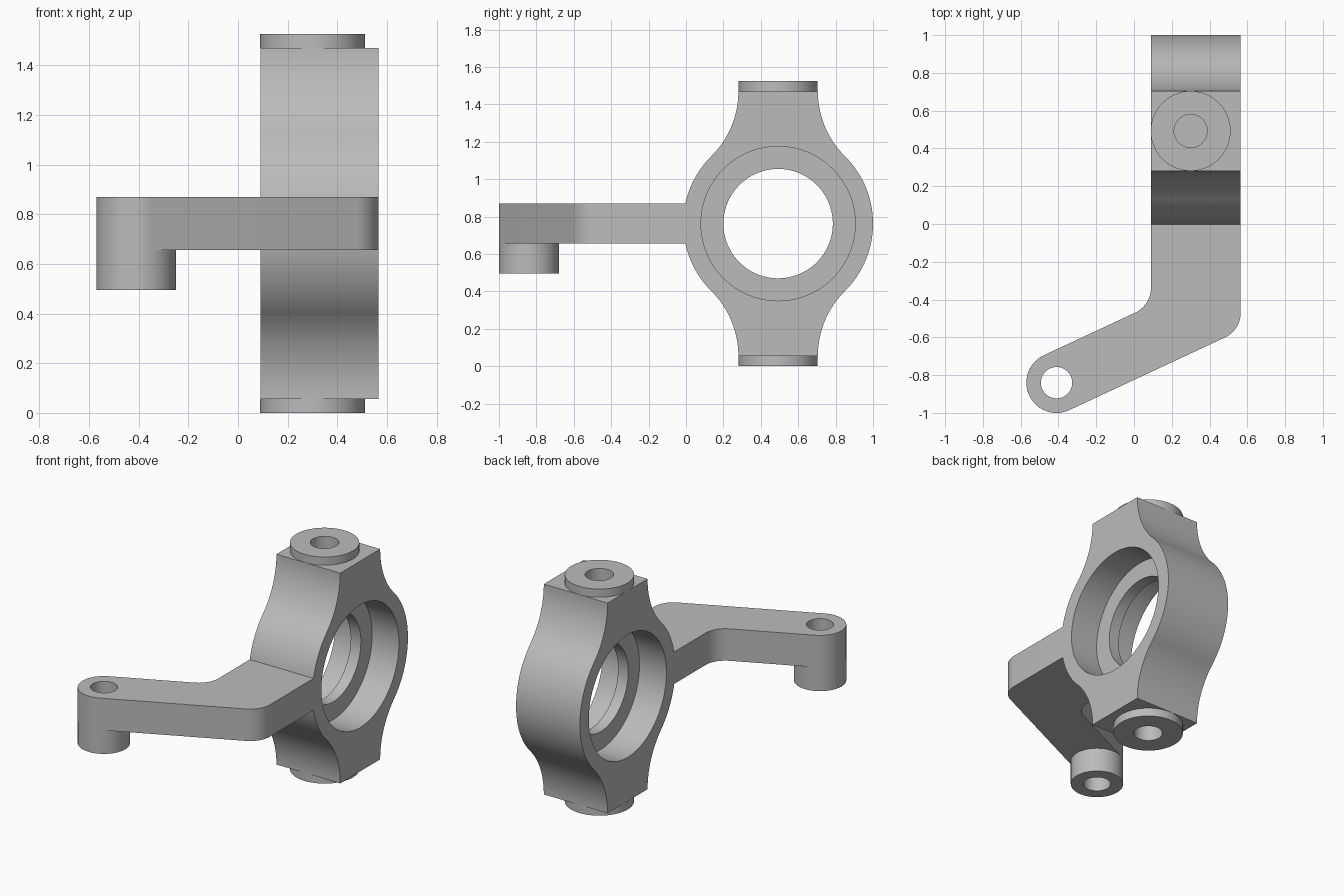
import bpy, bmesh
from math import sin, cos, pi, atan2, tan, radians
from mathutils import Matrix, Vector

old = bpy.data.objects.get("Cube")
if old:
    bpy.data.objects.remove(old)

metal = bpy.data.materials.new("cast grey metal")
metal.use_nodes = True
GREY = (0.5, 0.5, 0.5, 1)
metal.diffuse_color = GREY
metal.node_tree.nodes["Principled BSDF"].inputs["Base Color"].default_value = GREY


def arc(cx, cy, r, a0, a1, n):
    """Points along an arc, angles in radians."""
    steps = [a0 + (a1 - a0) * i / n for i in range(n + 1)]
    return [(cx + r * cos(a), cy + r * sin(a)) for a in steps]


def make(name, bm):
    bmesh.ops.recalc_face_normals(bm, faces=bm.faces)
    mesh = bpy.data.meshes.new(name)
    bm.to_mesh(mesh)
    bm.free()
    mesh.materials.append(metal)
    ob = bpy.data.objects.new(name, mesh)
    bpy.context.collection.objects.link(ob)
    return ob


def prism(name, points, axis, lo, hi):
    """Extrude a closed outline along x (outline in y, z) or z (outline in x, y)."""
    bm = bmesh.new()
    place = (lambda a, b: (lo, a, b)) if axis == "x" else (lambda a, b: (a, b, lo))
    face = bm.faces.new([bm.verts.new(place(*p)) for p in points])
    out = bmesh.ops.extrude_face_region(bm, geom=[face])
    move = Vector((hi - lo, 0, 0) if axis == "x" else (0, 0, hi - lo))
    verts = [v for v in out["geom"] if isinstance(v, bmesh.types.BMVert)]
    bmesh.ops.translate(bm, verts=verts, vec=move)
    return make(name, bm)


def disc(name, centre, r, axis, lo, hi, n=64):
    return prism(name, arc(*centre, r, 0, 2 * pi, n)[:-1], axis, lo, hi)


def cut(ob, *cutters):
    """Subtract cutters and bake the result into the mesh."""
    for c in cutters:
        c.hide_render = True
        mod = ob.modifiers.new("cut", "BOOLEAN")
        mod.operation, mod.solver, mod.object = "DIFFERENCE", "EXACT", c
    graph = bpy.context.evaluated_depsgraph_get()
    mesh = bpy.data.meshes.new_from_object(ob.evaluated_get(graph))
    ob.modifiers.clear()
    ob.data = mesh


# Main dimensions
X0, X1 = 0.09, 0.565
CY, CZ = 0.4925, 0.7625
R, W, H = 0.5075, 0.2125, 0.7075
PIN = (0.30, CY)
TIP = (-0.41, -0.84)
TIP_R = 0.16
Z0, Z1 = 0.655, 0.87

# Body outline: round hub flowing into square necks, one quarter mirrored
fr = (W * W + H * H - R * R) / (2 * (R - W))
th = atan2(H, W + fr)
quarter = arc(0, 0, R, 0, th, 20) + arc(W + fr, H, fr, th + pi, pi, 20)[1:]
half = quarter + [(-u, v) for u, v in reversed(quarter)]
outline = half + [(u, -v) for u, v in reversed(half[1:-1])]
body = prism("knuckle_body", [(CY + u, CZ + v) for u, v in outline], "x", X0, X1)

# Bearing seats on both sides, with a narrow lip between
seat = 0.20
bore = disc("bore_cutter", (CY, CZ), 0.2925, "x", X0 - 0.1, X1 + 0.1, 96)
seat_a = disc("seat_cutter_a", (CY, CZ), 0.4125, "x", X0 - 0.1, X0 + seat, 96)
seat_b = disc("seat_cutter_b", (CY, CZ), 0.4125, "x", X1 - seat, X1 + 0.1, 96)

# Pivot bosses above and below, with blind pin holes
top_boss = disc("top_boss", PIN, 0.2115, "z", CZ + H, 2 * CZ)
low_boss = disc("bottom_boss", PIN, 0.2115, "z", 0, CZ - H)
top_pin = disc("top_pin_cutter", PIN, 0.0875, "z", 2 * CZ - 0.22, 2 * CZ + 0.1)
low_pin = disc("bottom_pin_cutter", PIN, 0.0875, "z", -0.1, 0.22)
cut(body, bore, seat_a, seat_b, top_pin, low_pin)
cut(top_boss, top_pin)
cut(low_boss, low_pin)

# Steering arm: straight root, filleted bend, rounded tip
bend = radians(25)
t = 0.093
rad = t / tan((pi / 2 - bend) / 2)


def corner_y(x, side):
    """Height where a slanted arm edge meets a vertical root edge."""
    px = TIP[0] + side * TIP_R * sin(bend)
    py = TIP[1] - side * TIP_R * cos(bend)
    return py + (x - px) * tan(bend)


outer = arc(X1 - rad, corner_y(X1, 1) + t, rad, 0, bend - pi / 2, 12)
tip = arc(*TIP, TIP_R, bend - pi / 2, bend - 3 * pi / 2, 32)
inner = arc(X0 - rad, corner_y(X0, -1) + t, rad, bend - pi / 2, 0, 12)
root = 0.04
arm = prism("steering_arm", [(X1, root)] + outer + tip + inner + [(X0, root)], "z", Z0, Z1)
tip_boss = disc("arm_tip_boss", TIP, TIP_R, "z", 0.495, Z0)
tip_hole = disc("tip_hole_cutter", TIP, 0.083, "z", 0.4, 1.0)
cut(arm, tip_hole)
cut(tip_boss, tip_hole)

for c in (bore, seat_a, seat_b, top_pin, low_pin, tip_hole):
    bpy.data.objects.remove(c)

# Smooth curved walls, keep hard edges
for ob in (body, top_boss, low_boss, arm, tip_boss):
    bpy.ops.object.select_all(action="DESELECT")
    ob.select_set(True)
    bpy.context.view_layer.objects.active = ob
    bpy.ops.object.shade_smooth_by_angle(angle=radians(30))
